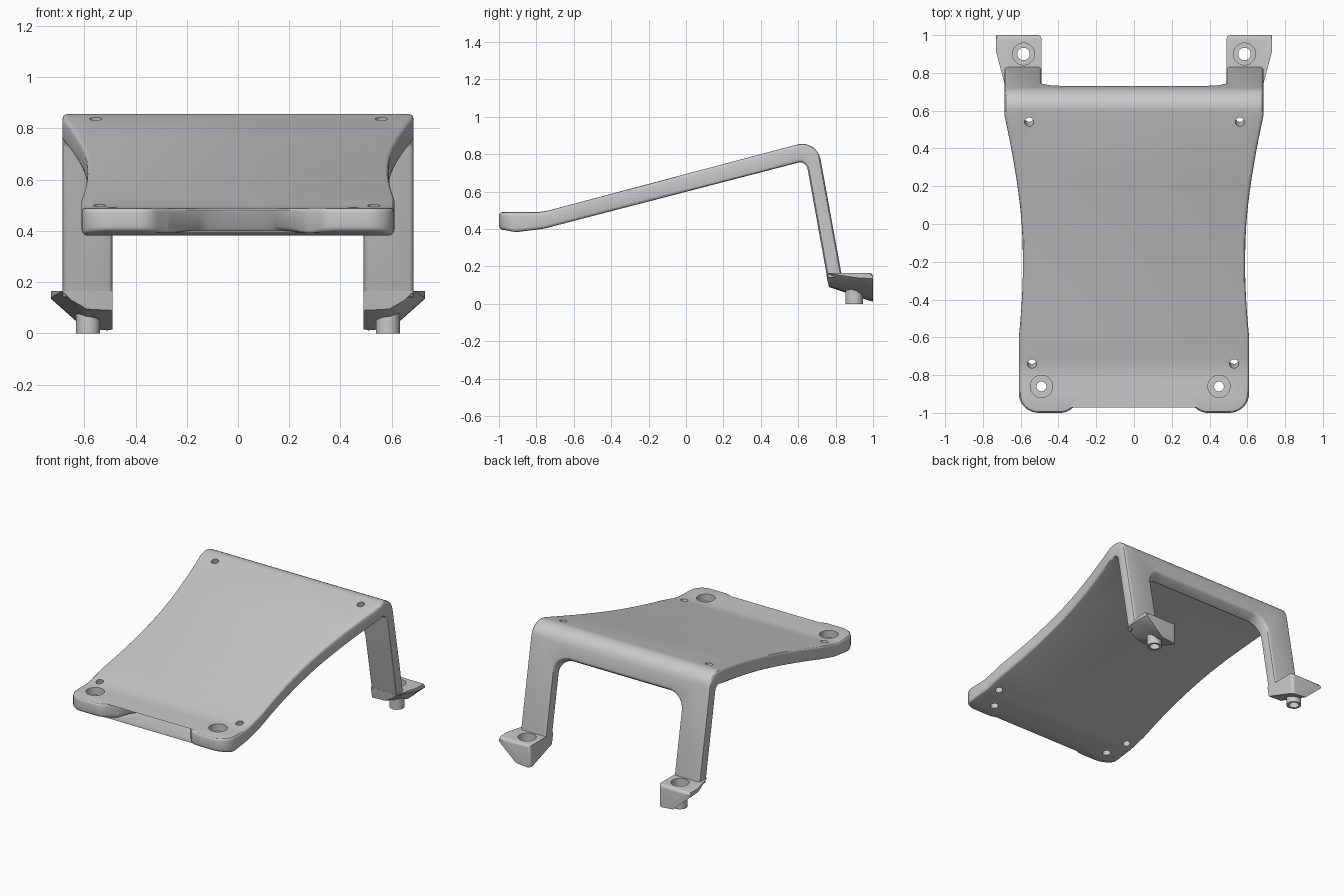
import bpy, bmesh, math
from mathutils import Vector, Matrix

cube = bpy.data.objects.get("Cube")
if cube:
    bpy.data.objects.remove(cube)

grey = bpy.data.materials.new("plain grey")
grey.use_nodes = True
colour = (0.58, 0.58, 0.58, 1)
grey.diffuse_color = colour
grey.node_tree.nodes["Principled BSDF"].inputs["Base Color"].default_value = colour


def rounded(corners, steps=8):
    """Open path with a fillet of radius r at each inner (a, b, r) corner."""
    out = [Vector(corners[0][:2])]
    for before, (a, b, r), after in zip(corners, corners[1:], corners[2:]):
        p = Vector((a, b))
        if r == 0:
            out.append(p)
            continue
        u = (Vector(before[:2]) - p).normalized()
        v = (Vector(after[:2]) - p).normalized()
        half = math.acos(max(-1, min(1, u.dot(v)))) / 2
        centre = p + (u + v).normalized() * r / math.sin(half)
        start = p + u * r / math.tan(half) - centre
        end = p + v * r / math.tan(half) - centre
        turn = math.atan2(start.x * end.y - start.y * end.x, start.dot(end))
        first = math.atan2(start.y, start.x)
        for k in range(steps + 1):
            angle = first + turn * k / steps
            out.append(centre + r * Vector((math.cos(angle), math.sin(angle))))
    return out + [Vector(corners[-1][:2])]


def finish(name, bm):
    bmesh.ops.recalc_face_normals(bm, faces=bm.faces)
    mesh = bpy.data.meshes.new(name)
    bm.to_mesh(mesh)
    bm.free()
    mesh.materials.append(grey)
    obj = bpy.data.objects.new(name, mesh)
    bpy.context.collection.objects.link(obj)
    return obj


def cylinder(name, spot, radius, depth, tilt=0):
    bm = bmesh.new()
    bmesh.ops.create_cone(bm, cap_ends=True, segments=32, radius1=radius, radius2=radius, depth=depth,
                          matrix=Matrix.Translation(spot) @ Matrix.Rotation(tilt, 4, 'X'))
    return finish(name, bm)


def drill(obj, spot, radius, depth, tilt=0):
    """Cut a round hole and discard the cutter."""
    cutter = cylinder("hole_cutter", spot, radius, depth, tilt)
    cutter.hide_render = True
    m = obj.modifiers.new("hole", 'BOOLEAN')
    m.operation, m.object, m.solver = 'DIFFERENCE', cutter, 'EXACT'
    activate(obj)
    bpy.ops.object.modifier_apply(modifier=m.name)
    bpy.data.objects.remove(cutter)


def activate(obj):
    bpy.ops.object.select_all(action='DESELECT')
    obj.select_set(True)
    bpy.context.view_layer.objects.active = obj


def shade(obj):
    activate(obj)
    bpy.ops.object.shade_smooth_by_angle(angle=math.radians(30))


# Upper and lower side profiles of the bent sheet, point for point
upper = rounded([(-1, .49, 0), (-.91, .49, 0), (-.77, .49, .4), (.70, .88, .1), (.835, .14, 0)])
lower = rounded([(-1, .40, 0), (-.91, .383, 0), (-.76, .402, .1), (.642, .766, .04), (.755, .14, 0)])
station = [0]
for a, b in zip(upper, upper[1:]):
    station.append(station[-1] + (b - a).length)
length = station[-1]


def unroll(p):
    """Plan position to distance along the sheet."""
    return Vector((p[0], p[1] + 1 + max(0, p[1] + .77) * .035))


# Flat pattern: scooped front, rounded ears, waisted sides, two legs and an arch
front = rounded([(0, -.81, 0), (.19, -.81, .28), (.345, -1, .1), (.61, -1, .105), (.61, -.60, 0)])[1:-1]
waist = [Vector(p) for p in ((.61, -.60), (.595, -.42), (.588, -.22), (.594, 0),
                             (.616, .2), (.65, .4), (.685, .57))]
sides = []
for i in range(len(waist) - 1):
    p = [waist[min(max(k, 0), len(waist) - 1)] for k in range(i - 1, i + 3)]
    for t in (0, .25, .5, .75):
        sides.append(p[1] + .5 * t * (p[2] - p[0] + t * (2 * p[0] - 5 * p[1] + 4 * p[2] - p[3]
                     + t * (3 * (p[1] - p[2]) + p[3] - p[0]))))
arch_top = length - .56
legs = rounded([(.685, length, 0), (.49, length, 0), (.49, arch_top, .11), (0, arch_top, 0)])[:-1]
half = [unroll(p) for p in front + sides + [waist[-1]]] + legs
outline = half + [Vector((-p.x, p.y)) for p in reversed(half)]


def inset(points, d):
    out = []
    for i, p in enumerate(points):
        u = (p - points[i - 1]).normalized()
        v = (points[(i + 1) % len(points)] - p).normalized()
        n = Vector((-u.y - v.y, u.x + v.x)).normalized()
        out.append(p + n * d / max(.5, n.dot(Vector((-u.y, u.x)))))
    return out


# Stack the pattern in layers so that both rims are rounded, t = 0 on top and 1 below
rim, thick = .016, .088
layers = []
for k in range(4):
    a = math.radians(30 * k)
    layers.append((rim * (1 - math.sin(a)), rim * (1 - math.cos(a)) / thick))
layers += [(d, 1 - t) for d, t in reversed(layers)]
bm = bmesh.new()
rings = [[bm.verts.new((p.x, p.y, t)) for p in inset(outline, d)] for d, t in layers]
for r0, r1 in zip(rings, rings[1:]):
    for i in range(len(r0)):
        bm.faces.new((r0[i - 1], r0[i], r1[i], r1[i - 1]))
caps = [bm.faces.new(rings[0]), bm.faces.new(rings[-1])]
bmesh.ops.triangulate(bm, faces=caps)
for s in station[1:-1]:
    bmesh.ops.bisect_plane(bm, geom=bm.verts[:] + bm.edges[:] + bm.faces[:], dist=.00001,
                           plane_co=(0, s, 0), plane_no=(0, 1, 0))

# Bend the pattern along the profiles
for v in bm.verts:
    i = max(k for k in range(len(station) - 1) if k == 0 or station[k] <= v.co.y)
    f = (v.co.y - station[i]) / (station[i + 1] - station[i])
    spot = upper[i].lerp(upper[i + 1], f).lerp(lower[i].lerp(lower[i + 1], f), v.co.z)
    v.co = (v.co.x, spot.x, spot.y)
body = finish("platform_and_legs", bm)

# Screw holes square to the slope, and counterbored holes in the front ears
slope = math.radians(14.8)
for x, y, z in [(-.555, .55, .80), (.56, .55, .80), (-.54, -.73, .46), (.53, -.73, .46)]:
    drill(body, (x, y, z), .024, .3, slope)
for x in (-.49, .45):
    drill(body, (x, -.86, .45), .026, .4)
    drill(body, (x, -.86, .54), .059, .2)
shade(body)

# Feet: wedge blocks with a hollow peg underneath
wedge = [(.49, .75, .165), (.49, 1, .165), (.73, 1, .165), (.73, .91, .165), (.687, .79, .165),
         (.687, .75, .165), (.49, .765, .09), (.59, .763, .095), (.65, .755, .13),
         (.49, 1, .01), (.60, 1, .02), (.73, 1, .135), (.73, .91, .14)]
for side, s in (("left", 1), ("right", -1)):
    bm = bmesh.new()
    for x, y, z in wedge:
        bm.verts.new((s * x, y, z))
    bmesh.ops.convex_hull(bm, input=bm.verts)
    soft = [e for e in bm.edges if all(abs(v.co.x * s - .49) < .001 and v.co.y > .99 for v in e.verts)
            or all(v.co.z > .16 and v.co.y > .99 for v in e.verts)]
    bmesh.ops.bevel(bm, geom=soft, offset=.02, segments=4, profile=.5, affect='EDGES')
    foot = finish(side + "_foot", bm)
    peg = cylinder(side + "_peg", (s * .585, .90, .05), .047, .10)
    drill(foot, (s * .585, .90, .21), .058, .2)
    for part in (foot, peg):
        drill(part, (s * .585, .90, .1), .033, .4)
        shade(part)
